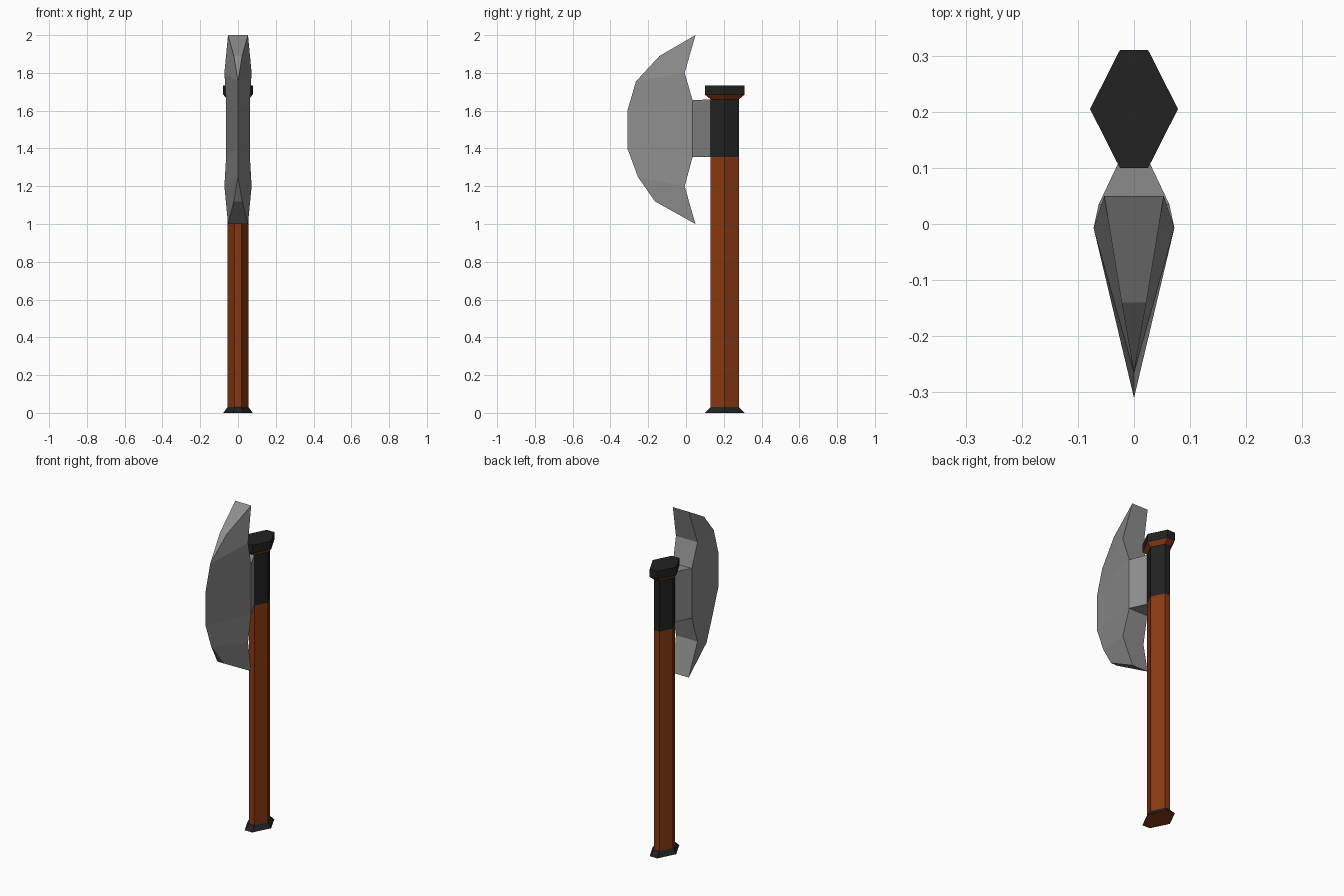
import bpy, bmesh

if "Cube" in bpy.data.objects:
    bpy.data.objects.remove(bpy.data.objects["Cube"])


def material(name, color):
    m = bpy.data.materials.new(name)
    m.diffuse_color = (*color, 1)
    m.use_nodes = True
    m.node_tree.nodes["Principled BSDF"].inputs["Base Color"].default_value = m.diffuse_color
    return m


WOOD = material("wood", (0.25, 0.042, 0.006))
DARK = material("dark_iron", (0.016, 0.016, 0.016))
STEEL = material("steel", (0.27, 0.27, 0.27))


def finish(bm, name, mats):
    bmesh.ops.remove_doubles(bm, verts=bm.verts, dist=1e-5)
    bmesh.ops.recalc_face_normals(bm, faces=bm.faces)
    me = bpy.data.meshes.new(name)
    bm.to_mesh(me)
    bm.free()
    for m in mats:
        me.materials.append(m)
    ob = bpy.data.objects.new(name, me)
    bpy.context.collection.objects.link(ob)
    return ob


# Handle: stretched hexagon rings (z, scale, material of the band above)
HEX = [(0.018, 0.075), (0.056, 0), (0.018, -0.075),
       (-0.018, -0.075), (-0.056, 0), (-0.018, 0.075)]
RINGS = [(0, 1.4, 1), (0.03, 1, 0), (1.355, 1, 1), (1.66, 1, 0),
         (1.685, 1.4, 1), (1.733, 1.4, 1)]
bm = bmesh.new()
rings = [[bm.verts.new((x * s, 0.205 + y * s, z)) for x, y in HEX]
         for z, s, _ in RINGS]
for i in range(len(rings) - 1):
    a, b = rings[i], rings[i + 1]
    for k in range(6):
        j = (k + 1) % 6
        bm.faces.new((a[k], a[j], b[j], b[k])).material_index = RINGS[i][2]
bm.faces.new(rings[0]).material_index = 0
bm.faces.new(rings[-1]).material_index = 1
finish(bm, "handle", [WOOD, DARK])

# Axe blade: rows from upper horn to lower horn,
# each row = back point and cutting point as (y, z, half width)
ROWS = [((0.05, 2.0, 0.053), (-0.14, 1.89, 0.022)),
        ((-0.007, 1.8, 0.072), (-0.265, 1.755, 0)),
        ((0.035, 1.655, 0.063), (-0.31, 1.6, 0)),
        ((0.035, 1.355, 0.063), (-0.31, 1.4, 0)),
        ((-0.007, 1.2, 0.072), (-0.255, 1.25, 0)),
        ((0.05, 1.0, 0.053), (-0.165, 1.12, 0.022))]
bm = bmesh.new()


def pair(p):
    y, z, w = p
    right = bm.verts.new((w, y, z))
    return right, (bm.verts.new((-w, y, z)) if w else right)


def face(*verts):
    unique = list(dict.fromkeys(verts))
    if len(unique) > 2:
        bm.faces.new(unique)


rows = [(pair(b), pair(c)) for b, c in ROWS]
for i in range(5):
    (b0, c0), (b1, c1) = rows[i], rows[i + 1]
    for s in (0, 1):
        face(b0[s], c0[s], c1[s], b1[s])
    face(c0[0], c0[1], c1[1], c1[0])
    if i != 2:
        face(b0[0], b0[1], b1[1], b1[0])
for b, c in (rows[0], rows[-1]):
    face(b[0], b[1], c[1], c[0])

# Neck joining the blade back to the handle
t0, l0 = rows[2][0], rows[3][0]
t1, l1 = pair((0.13, 1.66, 0.018)), pair((0.13, 1.355, 0.018))
for s in (0, 1):
    face(t0[s], t1[s], l1[s], l0[s])
face(t0[0], t0[1], t1[1], t1[0])
face(l0[0], l0[1], l1[1], l1[0])
face(t1[0], t1[1], l1[1], l1[0])
finish(bm, "axe_blade", [STEEL])
